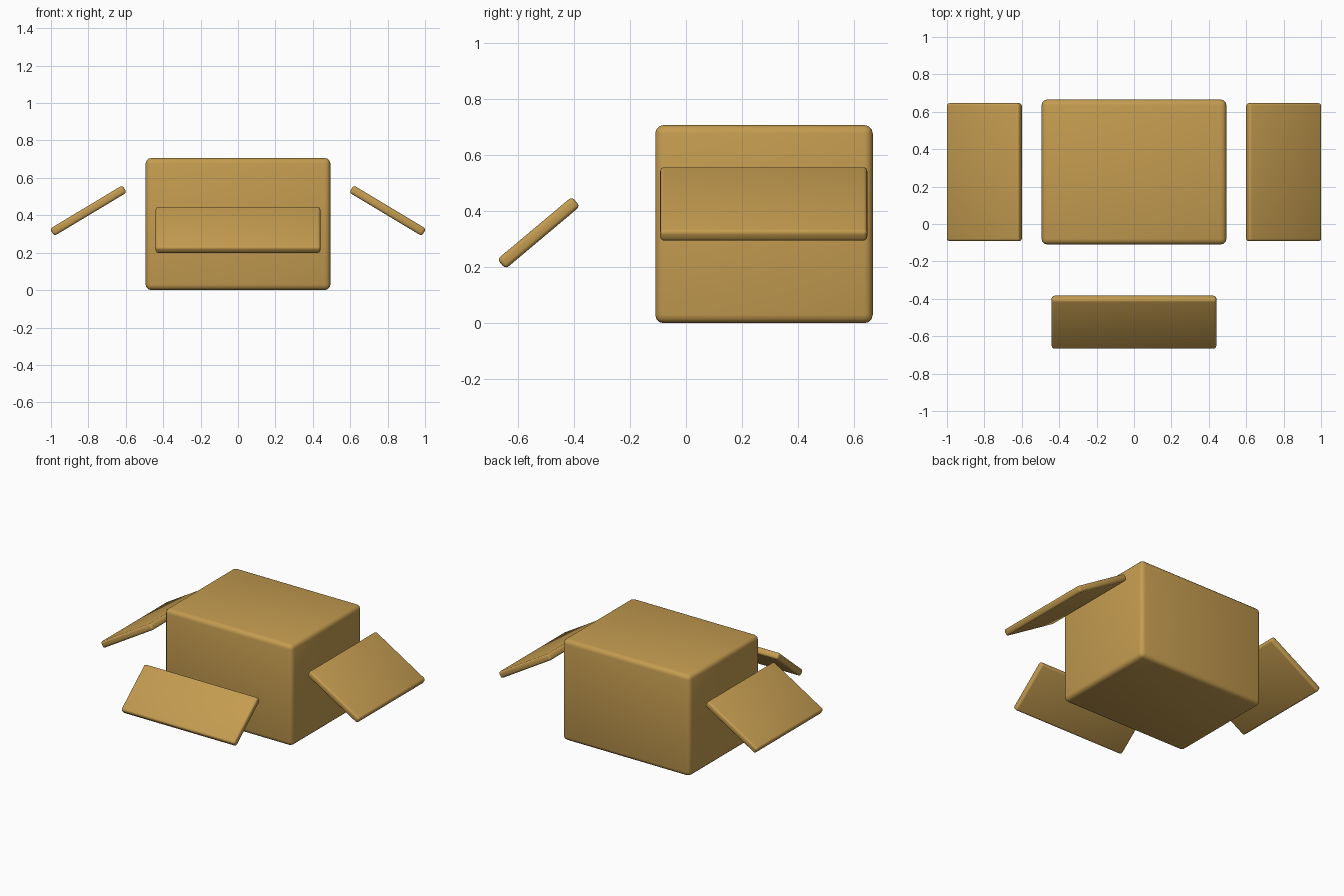
import bpy
from math import radians

if "Cube" in bpy.data.objects:
    bpy.data.objects.remove(bpy.data.objects["Cube"])

card = bpy.data.materials.new("cardboard")
card.diffuse_color = (0.55, 0.33, 0.08, 1)
card.use_nodes = True
card.node_tree.nodes["Principled BSDF"].inputs["Base Color"].default_value = card.diffuse_color


def rounded_box(name, size, location, rotation=(0, 0, 0), radius=0.014):
    bpy.ops.mesh.primitive_cube_add(size=1, location=location)
    ob = bpy.context.object
    ob.name = name
    ob.scale = size
    bpy.ops.object.transform_apply(location=False, rotation=False, scale=True)
    ob.rotation_euler = [radians(a) for a in rotation]
    bevel = ob.modifiers.new("rounded_edges", 'BEVEL')
    bevel.width = radius
    bevel.segments = 3
    bpy.ops.object.modifier_apply(modifier=bevel.name)
    bpy.ops.object.shade_smooth_by_angle(angle=radians(35))
    ob.data.materials.append(card)
    return ob


# Closed carton body
rounded_box("box_body", (0.988, 0.775, 0.706), (0, 0.278, 0.353), radius=0.03)

# Side flaps, sloping down and outward
for side, label in ((-1, "left"), (1, "right")):
    rounded_box(label + "_flap", (0.452, 0.738, 0.045),
                (side * 0.8, 0.277, 0.425), (0, side * 31, 0))

# Front flap, sloping down and forward
rounded_box("front_flap", (0.88, 0.347, 0.045), (0, -0.525, 0.322), (40, 0, 0))
